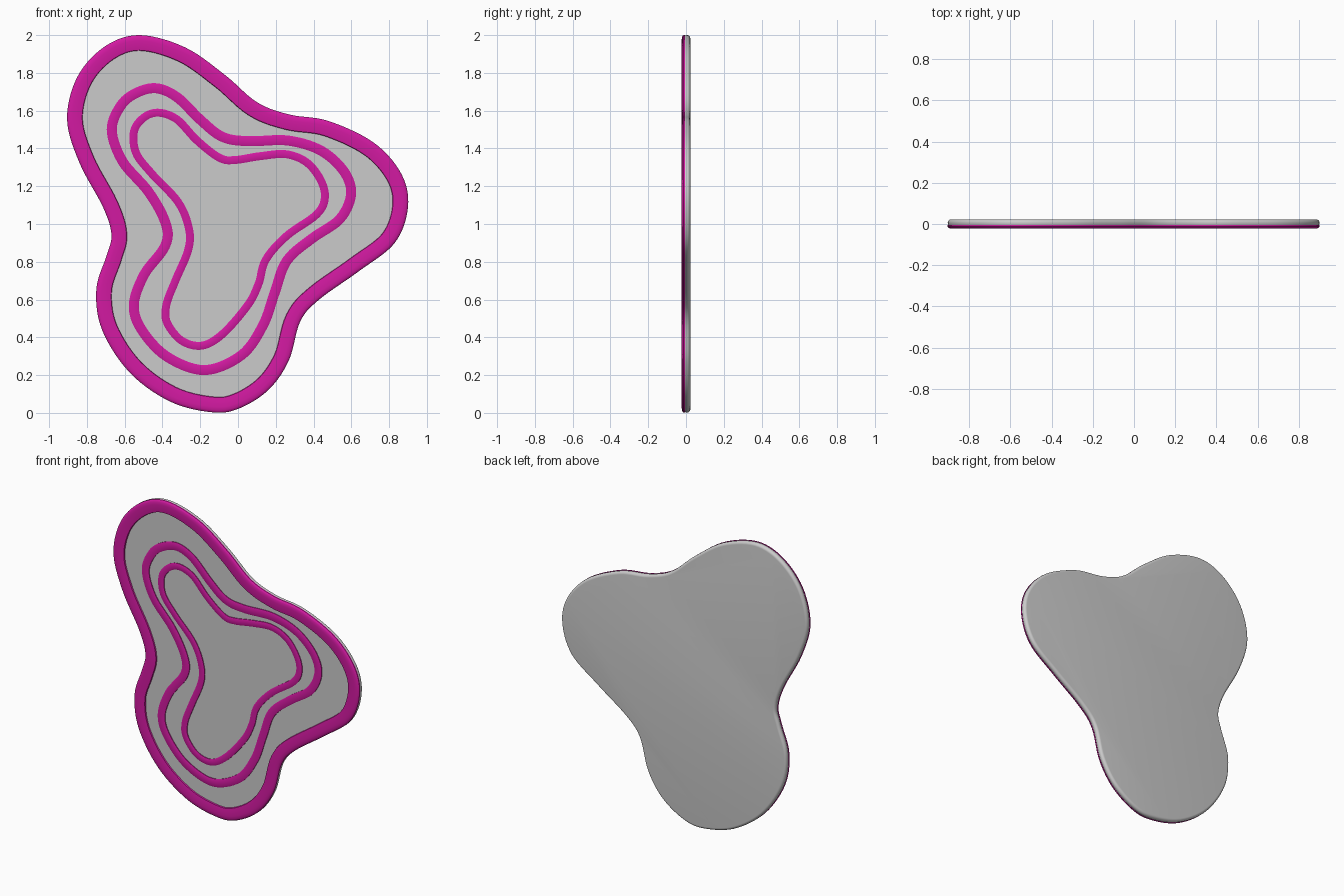
import bpy, bmesh, math
from mathutils import Vector

if "Cube" in bpy.data.objects:
    bpy.data.objects.remove(bpy.data.objects["Cube"])

# Outlines in (x, z), clockwise from the top lobe
OUTER = [(-.52, 2.0), (-.28, 1.935), (-.07, 1.79), (.10, 1.645), (.27, 1.58), (.48, 1.545),
         (.72, 1.43), (.865, 1.265), (.90, 1.09), (.83, .90), (.64, .75), (.43, .60),
         (.33, .485), (.27, .28), (.165, .125), (.01, .025), (-.135, .003), (-.36, .06),
         (-.575, .215), (-.72, .44), (-.75, .655), (-.695, .835), (-.67, .945),
         (-.715, 1.09), (-.84, 1.325), (-.905, 1.555), (-.85, 1.78), (-.705, 1.94)]
MIDDLE = [(-.43, 1.745), (-.31, 1.695), (-.18, 1.57), (-.07, 1.485), (.06, 1.465), (.27, 1.468),
          (.455, 1.41), (.585, 1.29), (.625, 1.155), (.56, 1.01), (.405, .90), (.28, .79),
          (.22, .63), (.155, .45), (.035, .285), (-.175, .20), (-.39, .275), (-.535, .43),
          (-.578, .575), (-.52, .745), (-.41, .895), (-.41, 1.0), (-.495, 1.155),
          (-.635, 1.32), (-.695, 1.50), (-.64, 1.645), (-.545, 1.72)]
INNER = [(-.415, 1.61), (-.31, 1.57), (-.205, 1.46), (-.09, 1.37), (-.015, 1.36), (.115, 1.38),
         (.26, 1.39), (.38, 1.34), (.46, 1.235), (.48, 1.13), (.43, 1.035), (.27, .92),
         (.165, .80), (.13, .68), (.07, .56), (-.07, .40), (-.19, .335), (-.31, .365),
         (-.395, .47), (-.40, .575), (-.35, .71), (-.285, .865), (-.28, .97), (-.335, 1.105),
         (-.47, 1.25), (-.56, 1.37), (-.57, 1.5), (-.505, 1.585)]


def smooth_loop(points, steps=7):
    """Closed Catmull-Rom curve through the points."""
    p = [Vector(q) for q in points]
    n = len(p)
    out = []
    for i in range(n):
        a, b, c, d = p[i - 1], p[i], p[(i + 1) % n], p[(i + 2) % n]
        for s in range(steps):
            t = s / steps
            out.append(0.5 * (2 * b + (c - a) * t + (2 * a - 5 * b + 4 * c - d) * t * t
                              + (3 * b - a - 3 * c + d) * t ** 3))
    return out


def inset(loop, dist):
    """Move a clockwise loop inward along its normals."""
    n = len(loop)
    out = []
    for i in range(n):
        t = (loop[(i + 2) % n] - loop[i - 2]).normalized()
        out.append(loop[i] + Vector((t.y, -t.x)) * dist)
    return out


def sweep(name, outline, profile, closed, material=None):
    """Loft (inset, y) profile points around the outline; cap the ends if open."""
    loop = smooth_loop(outline)
    n = len(loop)
    bm = bmesh.new()
    rows = [[bm.verts.new((v.x, y, v.y)) for v in inset(loop, d)] for d, y in profile]
    pairs = list(zip(rows, rows[1:]))
    if closed:
        pairs.append((rows[-1], rows[0]))
    else:
        bm.faces.new(rows[0])
        bm.faces.new(rows[-1])
    for a, b in pairs:
        for i in range(n):
            j = (i + 1) % n
            bm.faces.new((a[i], a[j], b[j], b[i]))
    bmesh.ops.recalc_face_normals(bm, faces=bm.faces)
    mesh = bpy.data.meshes.new(name)
    bm.to_mesh(mesh)
    bm.free()
    obj = bpy.data.objects.new(name, mesh)
    bpy.context.collection.objects.link(obj)
    if material:
        mesh.materials.append(material)
    bpy.ops.object.select_all(action='DESELECT')
    obj.select_set(True)
    bpy.context.view_layer.objects.active = obj
    bpy.ops.object.shade_smooth_by_angle(angle=math.radians(35))
    return obj


magenta = bpy.data.materials.new("magenta")
magenta.diffuse_color = (0.65, 0.01, 0.36, 1)
magenta.use_nodes = True
magenta.node_tree.nodes["Principled BSDF"].inputs["Base Color"].default_value = magenta.diffuse_color

# Slab with a flat front and a rounded back edge
R = 0.018
back = [(R - R * math.cos(a), 0.005 + R * math.sin(a))
        for a in (k * math.pi / 12 for k in range(7))]
sweep("base_slab", OUTER, [(0.004, -0.011)] + back, False)

# Raised rim with a softly rounded outer edge
sweep("outer_rim", OUTER, [(0, -.006), (0, -.013), (.004, -.018), (.013, -.022), (.03, -.023),
                           (.06, -.022), (.08, -.019), (.083, -.009), (.02, -.009)],
      True, magenta)

# Raised inner bands
for name, outline, w in (("middle_band", MIDDLE, .053), ("inner_band", INNER, .042)):
    sweep(name, outline, [(0, -.009), (0, -.016), (.008, -.019), (w - .008, -.019),
                          (w, -.016), (w, -.009)], True, magenta)
